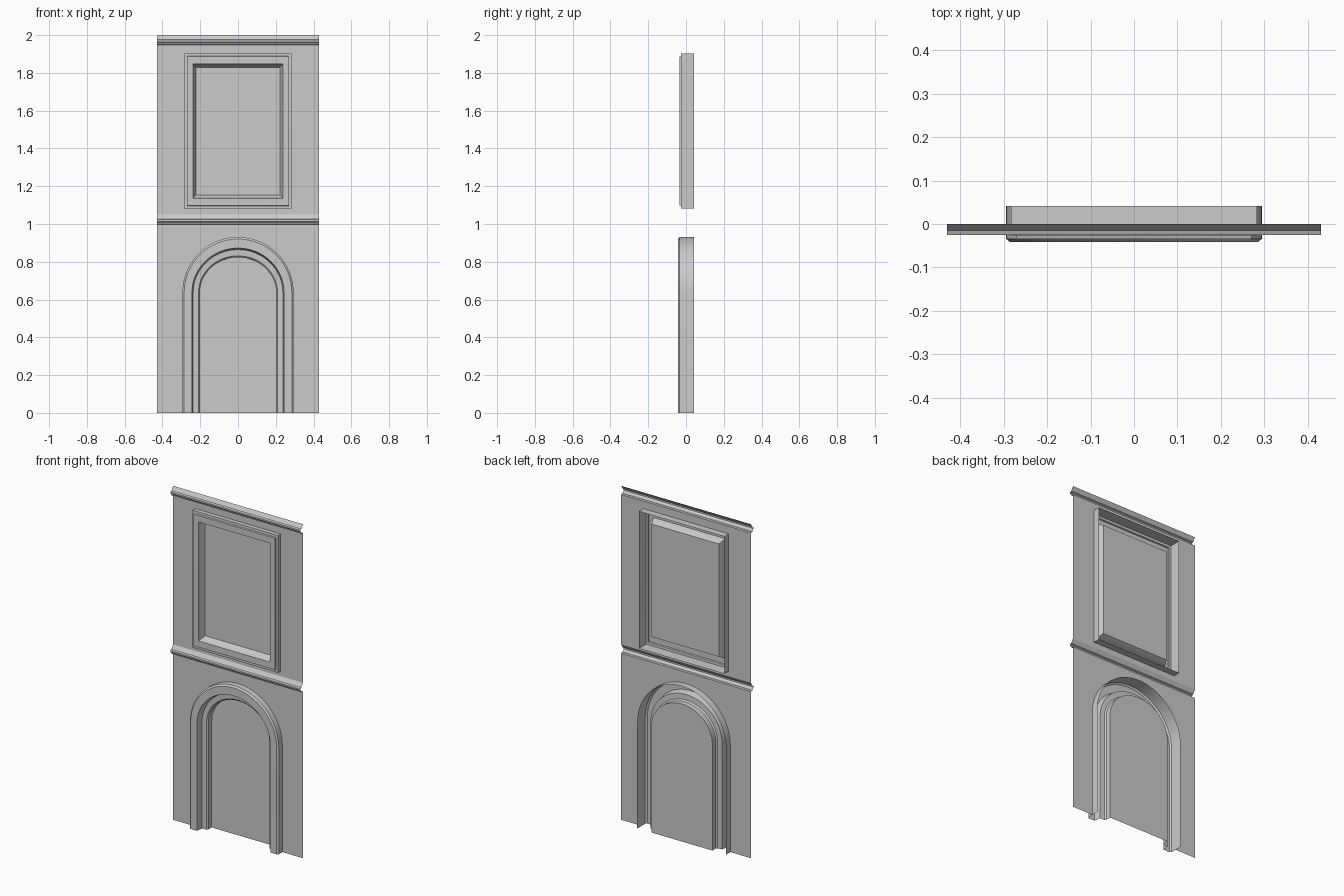
import bpy, bmesh, math

if "Cube" in bpy.data.objects:
    bpy.data.objects.remove(bpy.data.objects["Cube"])

HALF = 0.43      # half wall width
BACK = 0.0415    # how far the mouldings run behind the wall
WAIST, TOP = 0.998, 1.948    # undersides of the two rails


def make_object(name, rows, closed=False, cap=False):
    """Skin equal-length point rows into an open sheet; cap fills the last points."""
    bm = bmesh.new()
    grid = [[bm.verts.new(p) for p in row] for row in rows]
    count = len(grid) if closed else len(grid) - 1
    for i in range(count):
        a, b = grid[i], grid[(i + 1) % len(grid)]
        for j in range(len(a) - 1):
            bm.faces.new((a[j], a[j + 1], b[j + 1], b[j]))
    if cap:
        bm.faces.new([row[-1] for row in grid])
    mesh = bpy.data.meshes.new(name)
    bm.to_mesh(mesh)
    bm.free()
    obj = bpy.data.objects.new(name, mesh)
    bpy.context.collection.objects.link(obj)
    bpy.context.view_layer.objects.active = obj
    for o in bpy.context.selected_objects:
        o.select_set(False)
    obj.select_set(True)
    bpy.ops.object.shade_smooth_by_angle(angle=math.radians(25))
    return obj


def rail(name, base):
    """Straight horizontal moulding, open at the back."""
    profile = [(0, 0.052), (-0.015, 0.029), (-0.025, 0.025), (-0.025, 0.016),
               (-0.016, 0.008), (-0.014, 0.001), (0, 0)]
    make_object(name, [[(x, y, base + z) for y, z in profile] for x in (-HALF, HALF)])


rail("chair_rail", WAIST)
rail("crown_trim", TOP)

# Rectangular frame: (inset, y) profile with mitred corners and a centre panel
frame_profile = [(0, BACK), (0, -0.026), (0.012, -0.027), (0.014, -0.035),
                 (0.045, -0.035), (0.048, -0.020), (0.060, 0.008)]
fx, z0, z1 = 0.283, 1.081, 1.903
corners = [(-1, z0, 1), (-1, z1, -1), (1, z1, -1), (1, z0, 1)]
make_object("panel_frame",
            [[(sx * (fx - d), y, z + sz * d * 1.22) for d, y in frame_profile]
             for sx, z, sz in corners], closed=True, cap=True)

# Upper wall around the frame
outer_z = {z0: WAIST + 0.052, z1: TOP}
make_object("upper_wall", [[(sx * HALF, 0, outer_z[z]), (sx * fx, 0, z)]
                           for sx, z, _ in corners], closed=True)

# Arch moulding swept up one leg, over and down, around a recessed panel
arch_profile = [(0, BACK), (0, -0.034), (0.009, -BACK), (0.050, -BACK),
                (0.057, -0.002), (0.085, 0.0), (0.092, 0.008), (0.092, BACK - 0.002)]
radius, spring, segments = 0.294, 0.637, 32


def arch_row(a, z):
    return [((radius - d) * math.cos(a), y, z + (radius - d * 1.17) * math.sin(a))
            for d, y in arch_profile]


angles = [math.pi * (1 - i / segments) for i in range(segments + 1)]
rows = [arch_row(math.pi, 0)] + [arch_row(a, spring) for a in angles] + [arch_row(0, 0)]
make_object("arch_moulding", rows, cap=True)

# Lower wall around the arch: project the arch outline onto the wall's edges
wall_rows = [[(-HALF, 0, 0), (-radius, 0, 0)]]
for a in angles:
    c, s = math.cos(a), math.sin(a)
    t = min(HALF / max(abs(c), 1e-6), (WAIST - spring) / max(s, 1e-6))
    wall_rows.append([(t * c, 0, spring + t * s),
                      (radius * c, 0, spring + radius * s)])
    if abs(abs(c) * t - HALF) < 1e-6 and abs(t * s - (WAIST - spring)) > 1e-6:
        last_side = len(wall_rows)
wall_rows.append([(HALF, 0, 0), (radius, 0, 0)])
# Pull the nearest projected points into the two square top corners
for sx in (-1, 1):
    row = min(wall_rows, key=lambda r: math.hypot(r[0][0] - sx * HALF, r[0][2] - WAIST))
    row[0] = (sx * HALF, 0, WAIST)
make_object("lower_wall", wall_rows)
